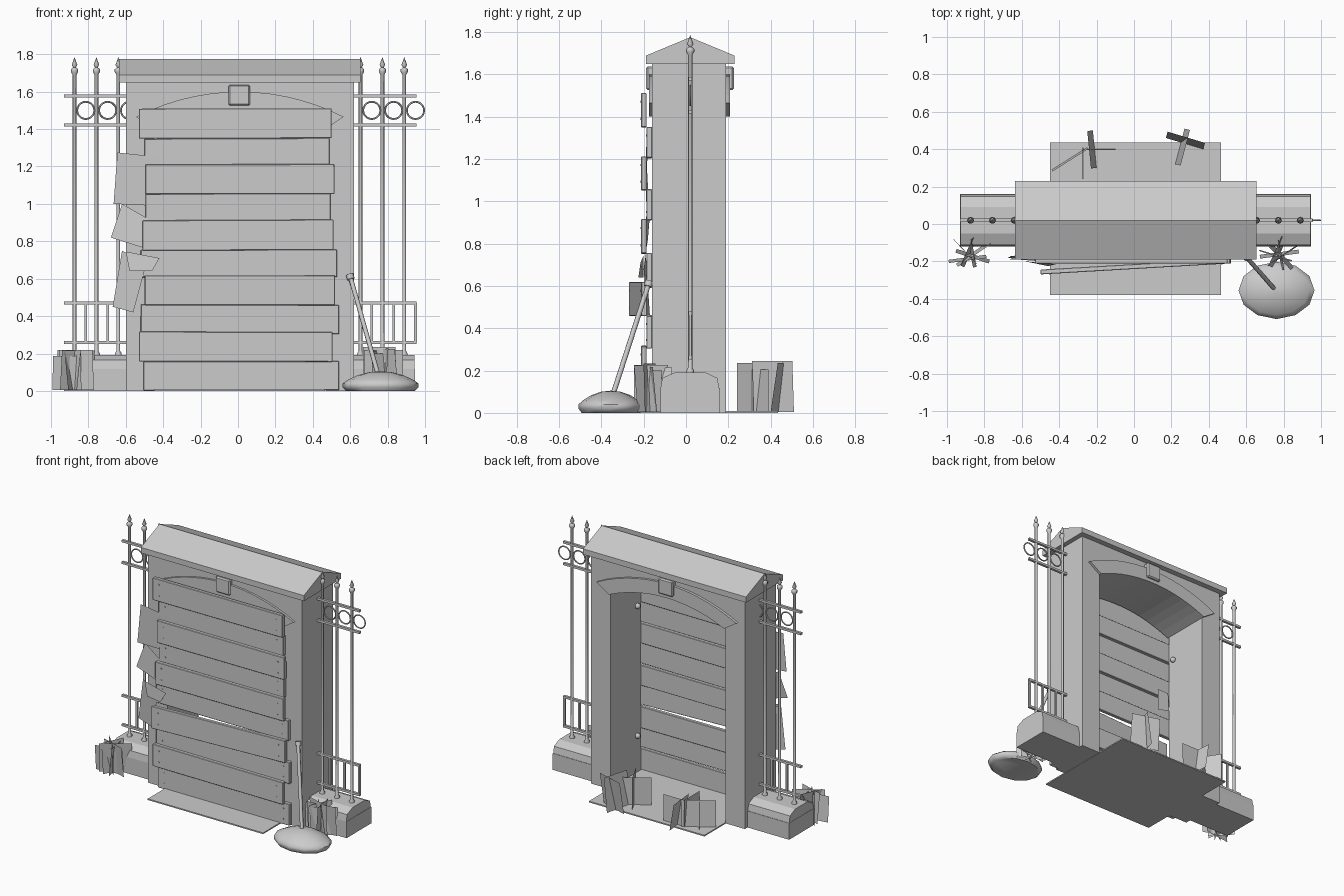
import bpy, bmesh, math, random
from mathutils import Vector, Matrix

if "Cube" in bpy.data.objects:
    bpy.data.objects.remove(bpy.data.objects["Cube"])

random.seed(4)
GREY = bpy.data.materials.new("weathered_grey")
GREY.diffuse_color = (0.6, 0.6, 0.6, 1)
GREY.use_nodes = True
GREY.node_tree.nodes["Principled BSDF"].inputs["Base Color"].default_value = GREY.diffuse_color


def finish(name, bm, smooth=False):
    me = bpy.data.meshes.new(name)
    bm.to_mesh(me)
    bm.free()
    me.materials.append(GREY)
    ob = bpy.data.objects.new(name, me)
    bpy.context.collection.objects.link(ob)
    if smooth:
        bpy.context.view_layer.objects.active = ob
        ob.select_set(True)
        bpy.ops.object.shade_smooth_by_angle(angle=math.radians(50))
        ob.select_set(False)
    return ob


def box(name, x, y, z, bevel=0.0, rot=None):
    bm = bmesh.new()
    bmesh.ops.create_cube(bm, size=1)
    bmesh.ops.scale(bm, vec=(x[1] - x[0], y[1] - y[0], z[1] - z[0]), verts=bm.verts)
    if bevel:
        bmesh.ops.bevel(bm, geom=bm.edges[:], offset=bevel, segments=1, affect='EDGES')
    if rot:
        bmesh.ops.transform(bm, matrix=rot, verts=bm.verts)
    bmesh.ops.translate(bm, vec=(sum(x) / 2, sum(y) / 2, sum(z) / 2), verts=bm.verts)
    return finish(name, bm)


def extrude_outline(name, pts, a, b, axis='Y'):
    """Extrude a 2D outline: (x, z) along y, or (y, z) along x."""
    bm = bmesh.new()
    place = (lambda p, d: (p[0], d, p[1])) if axis == 'Y' else (lambda p, d: (d, p[0], p[1]))
    lo = [bm.verts.new(place(p, a)) for p in pts]
    hi = [bm.verts.new(place(p, b)) for p in pts]
    bm.faces.new(lo)
    bm.faces.new(hi[::-1])
    for i in range(len(pts)):
        j = (i + 1) % len(pts)
        bm.faces.new((lo[i], hi[i], hi[j], lo[j]))
    bmesh.ops.recalc_face_normals(bm, faces=bm.faces)
    return finish(name, bm)


def lathe(name, prof, sides, loc, sx=1, sy=1):
    bm = bmesh.new()
    rings = [[bm.verts.new((loc[0] + sx * max(r, 1e-4) * math.cos(2 * math.pi * i / sides),
                            loc[1] + sy * max(r, 1e-4) * math.sin(2 * math.pi * i / sides),
                            loc[2] + z)) for i in range(sides)] for r, z in prof]
    for p, q in zip(rings, rings[1:]):
        for i in range(sides):
            j = (i + 1) % sides
            bm.faces.new((p[i], p[j], q[j], q[i]))
    bm.faces.new(rings[0][::-1])
    bm.faces.new(rings[-1])
    return finish(name, bm, True)


def rod(name, a, b, r, sides=8, r2=None):
    a, b = Vector(a), Vector(b)
    d = b - a
    bm = bmesh.new()
    bmesh.ops.create_cone(bm, cap_ends=True, segments=sides, radius1=r,
                          radius2=r if r2 is None else r2, depth=d.length)
    m = Matrix.Translation((a + b) / 2) @ d.to_track_quat('Z', 'Y').to_matrix().to_4x4()
    bmesh.ops.transform(bm, matrix=m, verts=bm.verts)
    return finish(name, bm, True)


def cards(name, quads):
    bm = bmesh.new()
    for q in quads:
        bm.faces.new([bm.verts.new(p) for p in q])
    return finish(name, bm)


def arc(r, half, n=14):
    """Points of the shallow arch, left to right."""
    t = math.asin(half / r)
    return [(0.01 + r * math.sin(-t + 2 * t * i / n), 0.39 + r * math.cos(-t + 2 * t * i / n))
            for i in range(n + 1)]


# Wall with arched opening
inner = arc(1.11, 0.457)
extrude_outline("gate_wall", [(-0.60, 0), (-0.60, 1.66), (0.62, 1.66), (0.62, 0), (0.467, 0)]
                + inner[::-1] + [(-0.447, 0)], -0.16, 0.19)
# Arch moulding on both faces, and keystones
band = arc(1.21, 0.555) + inner[::-1]
extrude_outline("arch_trim_front", band, -0.175, -0.155)
extrude_outline("arch_trim_back", band, 0.185, 0.208)
box("keystone_front", (-0.05, 0.065), (-0.188, -0.15), (1.525, 1.637), 0.008)
box("keystone_back", (-0.05, 0.065), (0.18, 0.226), (1.525, 1.637), 0.008)
# Gabled coping
extrude_outline("roof_coping", [(-0.19, 1.648), (-0.19, 1.688), (0.02, 1.775),
                                (0.23, 1.688), (0.23, 1.648)], -0.637, 0.655, 'X')
# Threshold slab
box("threshold_slab", (-0.45, 0.465), (-0.38, 0.435), (0, 0.009))

# Boards: left, right, bottom, top
boards = [(-.53, .50, 1.35, 1.51), (-.50, .49, 1.205, 1.35), (-.495, .515, 1.052, 1.212),
          (-.495, .495, .91, 1.055), (-.51, .51, .752, .914), (-.52, .53, .608, .755),
          (-.50, .52, .458, .618), (-.52, .54, .305, .46), (-.53, .505, .157, .316),
          (-.505, .54, .003, .158)]
for i, (x0, x1, z0, z1) in enumerate(boards):
    y0 = -0.212 if i % 2 == 0 else -0.187
    tilt = Matrix.Rotation(random.uniform(-.005, .005), 4, 'Y')
    if i == 6:  # the loose board, its left end swung outward
        y0 = -0.24
        tilt = Matrix.Rotation(0.058, 4, 'Z')
    box("board_%d" % (i + 1), (x0, x1), (y0, y0 + 0.026), (z0, z1), 0.003, tilt)
    # Nails at both ends
    for x in (x0 + 0.05, x1 - 0.05):
        yn = y0 + (0.058 * (x - 0.01) if i == 6 else 0)
        for z in (z0 + 0.04, z1 - 0.04):
            rod("nail", (x, yn + 0.006, z), (x, yn - 0.003, z), 0.005, 6)

# Hinge knobs inside the opening
for x in (-0.44, 0.46):
    for z in (0.27, 1.2):
        bm = bmesh.new()
        bmesh.ops.create_icosphere(bm, subdivisions=2, radius=0.02,
                                   matrix=Matrix.Translation((x, -0.11, z)))
        finish("hinge_knob", bm, True)

# Side plinths and railings; the right side repeats the left
FY = 0.02
for side, x0, x1, bar0 in (("left", -0.93, -0.59, -0.874), ("right", 0.61, 0.945, 0.655)):
    box(side + "_plinth", (x0, x1), (-0.12, 0.16), (0, 0.118))
    extrude_outline(side + "_plinth_cap", [(-0.12, 0.118), (-0.112, 0.165), (-0.05, 0.192),
                                           (0.09, 0.192), (0.148, 0.165), (0.157, 0.118)],
                    x0 + 0.002, x1 - 0.002, 'X')
    for z in (0.26, 0.47, 1.423, 1.578):
        box(side + "_rail", (x0, x1 + 0.01), (FY - 0.009, FY + 0.009), (z - 0.008, z + 0.008))
    for k in range(3):
        bx = bar0 + 0.117 * k
        lathe(side + "_bar", [(0.018, 0.18), (0.018, 0.20), (0.01, 0.215), (0.01, 1.69),
                              (0.019, 1.705), (0.019, 1.72), (0.007, 1.73), (0.015, 1.743),
                              (0, 1.785)], 8, (bx, FY, 0))
        rx = bx + 0.06
        box(side + "_baluster", (rx - .007, rx + .007), (FY - .007, FY + .007), (0.26, 0.47))
        bpy.ops.mesh.primitive_torus_add(location=(rx, FY, 1.5), rotation=(math.pi / 2, 0, 0),
                                         major_segments=20, minor_segments=6,
                                         major_radius=0.046, minor_radius=0.005)
        ring = bpy.context.object
        ring.name = side + "_ring"
        ring.data.materials.append(GREY)
        ring.select_set(False)

# Dirt mound with a planted tool handle
lathe("dirt_mound", [(0.9, 0), (1, 0.02), (1, 0.04), (0.86, 0.06), (0.6, 0.084),
                     (0.3, 0.1), (0, 0.105)], 12, (0.762, -0.355, 0), 0.203, 0.153)
rod("tool_handle", (0.762, -0.36, 0.04), (0.602, -0.178, 0.605), 0.012)
rod("handle_grip", (0.604, -0.18, 0.597), (0.597, -0.173, 0.622), 0.02)


# Weed cards: ground line from p to q, height, sideways lean
def weeds(name, lines):
    quads = []
    for px, py, qx, qy, h, lean in lines:
        n = Vector((qy - py, px - qx, 0)).normalized() * lean
        p, q = Vector((px, py, 0.005)), Vector((qx, qy, 0.005))
        up = Vector((0, 0, h)) + n
        quads.append((p, q, q + up, p + up))
    cards(name, quads)


def cluster(cx, cy, r, h, n):
    out = []
    for k in range(n):
        a = math.pi * (k + 0.3) / n
        l = r * random.uniform(0.75, 1)
        x, y = cx + random.uniform(-.025, .025), cy + random.uniform(-.02, .02)
        dx, dy = l * math.cos(a), 0.85 * l * math.sin(a)
        out.append((x + dx, y + dy, x - dx, y - dy, h * random.uniform(0.8, 1),
                    random.uniform(-.03, .03)))
    return out


weeds("weeds_front_left", cluster(-0.88, -0.165, 0.115, 0.22, 6))
weeds("weeds_front_right", cluster(0.78, -0.155, 0.12, 0.24, 6))
weeds("weeds_back_left", [(-.44, .29, -.25, .41, .19, .01), (-.41, .44, -.30, .27, .20, 0),
                          (-.27, .40, -.10, .40, .19, .005), (-.22, .50, -.20, .30, .19, .03),
                          (-.27, .41, -.27, .24, .2, .005)])
weeds("weeds_back_right", [(.22, .32, .27, .51, .24, .03), (.31, .39, .10, .25, .2, 0),
                           (.37, .40, .17, .46, .23, .035), (.23, .24, .15, .40, .23, 0)])

# Torn ivy sheets on the left edge, hanging from the wall
cards("ivy_sheets", [
    [(-.665, -.19, 1.0), (-.44, -.175, .99), (-.415, -.19, 1.25), (-.645, -.18, 1.275)],
    [(-.68, -.18, .82), (-.49, -.19, .76), (-.48, -.19, .92), (-.62, -.165, 1.0)],
    [(-.58, -.2, .64), (-.46, -.225, .64), (-.42, -.215, .71), (-.60, -.2, .745)],
    [(-.67, -.17, .45), (-.56, -.18, .42), (-.49, -.2, .68), (-.62, -.19, .75)],
    [(-.42, -.13, .80), (-.33, -.14, .78), (-.34, -.15, .95), (-.43, -.15, .95)]])
